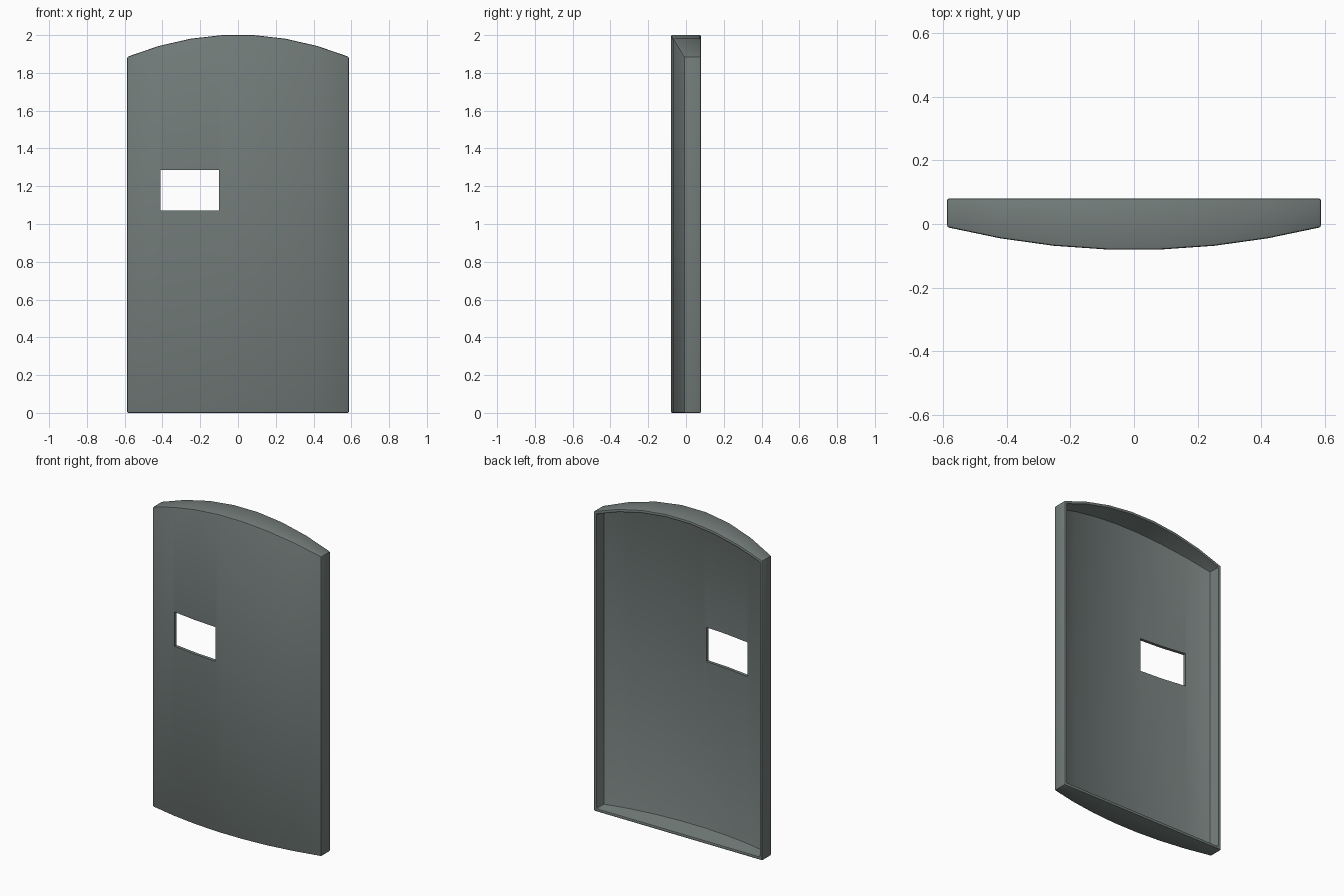
import bpy, bmesh, math

cube = bpy.data.objects.get("Cube")
if cube:
    bpy.data.objects.remove(cube, do_unlink=True)

HALF_W, BACK, SEGMENTS = 0.587, 0.08, 7


def arc(x, peak, edge):
    """Height of a shallow arc at x, reaching edge at the panel sides."""
    return edge + (peak - edge) * (1 - (x / HALF_W) ** 2)


def material(name, rgb):
    mat = bpy.data.materials.new(name)
    mat.use_nodes = True
    color = (*rgb, 1)
    mat.diffuse_color = color
    mat.node_tree.nodes["Principled BSDF"].inputs["Base Color"].default_value = color
    return mat


# Bowed front with arched top, walled on all sides and open at the back
bm = bmesh.new()
columns = []
for i in range(SEGMENTS + 1):
    x = HALF_W * (2 * i / SEGMENTS - 1)
    front = arc(x, -0.0815, -0.01)
    top = arc(x, 2.0024, 1.885)
    columns.append([bm.verts.new((x, y, z)) for y, z in
                    ((BACK, 0), (front, 0), (front, top), (BACK, top))])
for a, b in zip(columns, columns[1:]):
    for j in range(3):
        bm.faces.new((a[j], b[j], b[j + 1], a[j + 1]))
bm.faces.new(columns[0])
bm.faces.new(columns[-1][::-1])
bmesh.ops.recalc_face_normals(bm, faces=bm.faces)
front_face = min(bm.faces, key=lambda f: f.calc_center_median().y)
if front_face.normal.y > 0:
    bmesh.ops.reverse_faces(bm, faces=bm.faces)
mesh = bpy.data.meshes.new("shield_panel")
bm.to_mesh(mesh)
bm.free()
panel = bpy.data.objects.new("shield_panel", mesh)
bpy.context.collection.objects.link(panel)
mesh.materials.append(material("grey_green_metal", (0.17, 0.202, 0.195)))

# Cutter for the viewing window
bpy.ops.mesh.primitive_cube_add(size=1, location=(-0.255, 0, 1.178))
cutter = bpy.context.object
cutter.name = "window_cutter"
cutter.scale = (0.31, 1, 0.215)
cutter.hide_render = True

# Wall thickness, softened rims, window opening
shell = panel.modifiers.new("wall", 'SOLIDIFY')
shell.thickness = 0.02
shell.offset = -1
shell.use_even_offset = True
soft = panel.modifiers.new("soft_edges", 'BEVEL')
soft.width = 0.007
soft.segments = 2
soft.limit_method = 'ANGLE'
soft.angle_limit = math.radians(40)
hole = panel.modifiers.new("window", 'BOOLEAN')
hole.operation = 'DIFFERENCE'
hole.solver = 'EXACT'
hole.object = cutter

bpy.context.view_layer.update()
bpy.ops.object.select_all(action='DESELECT')
panel.select_set(True)
bpy.context.view_layer.objects.active = panel
for name in [m.name for m in panel.modifiers]:
    bpy.ops.object.modifier_apply(modifier=name)
bpy.data.objects.remove(cutter, do_unlink=True)
bpy.ops.object.shade_smooth_by_angle(angle=math.radians(25))
